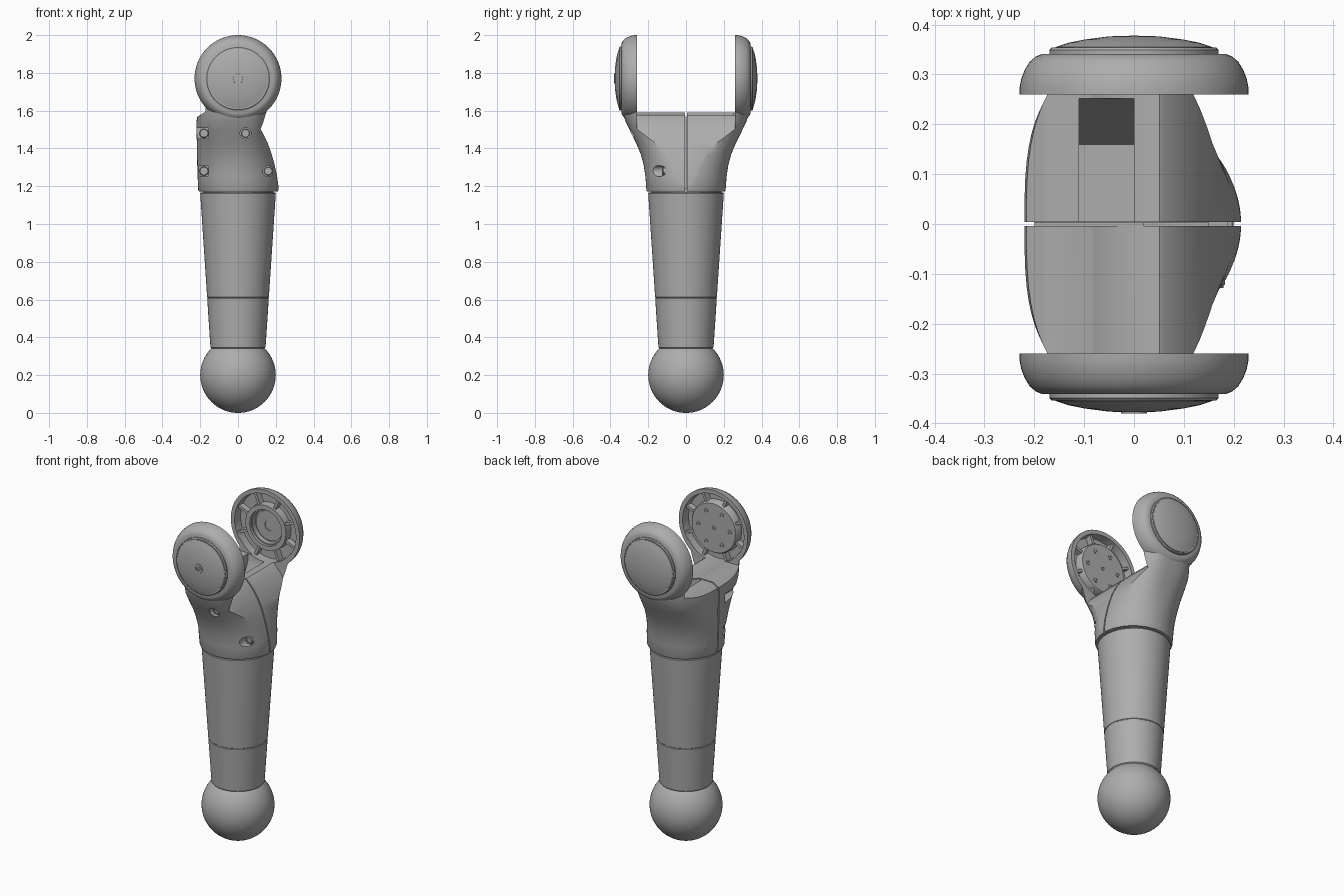
import bpy, bmesh, math
from mathutils import Vector

if "Cube" in bpy.data.objects:
    bpy.data.objects.remove(bpy.data.objects["Cube"], do_unlink=True)

grey = bpy.data.materials.new("satin_grey")
grey.use_nodes = True
grey.diffuse_color = (0.42, 0.42, 0.42, 1)
grey.node_tree.nodes["Principled BSDF"].inputs["Base Color"].default_value = (0.42, 0.42, 0.42, 1)

HEAD_Z = 1.77
SIDES = 64


def finish(name, bm):
    bmesh.ops.remove_doubles(bm, verts=bm.verts, dist=1e-5)
    bmesh.ops.recalc_face_normals(bm, faces=bm.faces)
    mesh = bpy.data.meshes.new(name)
    bm.to_mesh(mesh)
    bm.free()
    mesh.materials.append(grey)
    obj = bpy.data.objects.new(name, mesh)
    bpy.context.collection.objects.link(obj)
    return obj


def smooth(obj, angle=35):
    bpy.ops.object.select_all(action='DESELECT')
    obj.select_set(True)
    bpy.context.view_layer.objects.active = obj
    bpy.ops.object.shade_smooth_by_angle(angle=math.radians(angle))
    return obj


def skin(name, rings, closed=False):
    """Bridge equal rings of points; cap the ends unless the loop closes."""
    bm = bmesh.new()
    rows = [[bm.verts.new(p) for p in ring] for ring in rings]
    pairs = list(zip(rows, rows[1:]))
    if closed:
        pairs.append((rows[-1], rows[0]))
    for a, b in pairs:
        for i in range(len(a)):
            j = (i + 1) % len(a)
            bm.faces.new((a[i], a[j], b[j], b[i]))
    if not closed:
        bm.faces.new(rows[0])
        bm.faces.new(rows[-1])
    return finish(name, bm)


def lathe(name, profile, center=(0, 0, 0), side=0, closed=False, sides=SIDES):
    """Turn (radius, height) points about z, or about y when side is +1 or -1."""
    rings = []
    for r, h in profile:
        r = max(r, 1e-4)
        ring = []
        for i in range(sides):
            t = math.tau * i / sides
            c, s = r * math.cos(t), r * math.sin(t)
            p = (c, side * h, s) if side else (c, s, h)
            ring.append(Vector(center) + Vector(p))
        rings.append(ring)
    return smooth(skin(name, rings, closed))


def prism(name, points, low, high, axis="y"):
    """Extrude a 2D outline along y (x,z points) or x (y,z points)."""
    if axis == "y":
        return skin(name, [[(a, d, b) for a, b in points] for d in (low, high)])
    return skin(name, [[(d, a, b) for a, b in points] for d in (low, high)])


def box(name, x0, x1, y0, y1, z0, z1):
    return prism(name, [(x0, z0), (x1, z0), (x1, z1), (x0, z1)], y0, y1)


def cut(obj, cutter):
    mod = obj.modifiers.new("cut", 'BOOLEAN')
    mod.operation = 'DIFFERENCE'
    mod.solver = 'EXACT'
    mod.object = cutter
    bpy.context.view_layer.update()
    graph = bpy.context.evaluated_depsgraph_get()
    obj.data = bpy.data.meshes.new_from_object(obj.evaluated_get(graph))
    obj.modifiers.clear()
    bpy.data.objects.remove(cutter, do_unlink=True)


def screw(name, x, y, z, r, side):
    """Round screw head with a hexagonal socket."""
    lathe(name, [(0, -0.02), (r, -0.02), (r, 0.01), (r * 0.85, 0.014), (r * 0.5, 0.014)],
          (x, y, z), side, sides=24)
    lathe(name + "_socket", [(r * 0.85, 0.01), (r * 0.85, 0.018), (r * 0.45, 0.018),
                             (r * 0.45, 0.01)], (x, y, z), side, True, 6)


# Ball foot and tapered shaft
arc = [math.pi * i / 32 - math.pi / 2 for i in range(33)]
lathe("ball_foot", [(0.2 * math.cos(a), 0.2 + 0.2 * math.sin(a)) for a in arc])
lathe("tapered_shaft", [(0.13, 0.33), (0.142, 0.343), (0.146, 0.347), (0.163, 0.606),
                        (0.161, 0.608), (0.161, 0.612), (0.1635, 0.614), (0.2, 1.162), (0.197, 1.166)])
lathe("collar_gap", [(0.188, 1.15), (0.188, 1.19)])

# Fork neck: z, width to -x, width to +x, half depth, squareness
levels = [(1.173, .207, .212, .207, 2), (1.18, .211, .215, .21, 2), (1.25, .214, .213, .215, 2.05),
          (1.31, .216, .204, .224, 2.1), (1.37, .217, .193, .24, 2.3), (1.43, .218, .181, .265, 2.5),
          (1.49, .22, .174, .295, 2.8), (1.54, .22, .174, .319, 3), (1.59, .213, .183, .337, 3),
          (1.63, .208, .197, .344, 3), (1.67, .209, .207, .345, 3)]


def section(z, left, right, depth, power):
    ring = []
    for i in range(SIDES):
        t = math.tau * (i + 0.5) / SIDES
        c, s = math.cos(t), math.sin(t)
        x = math.copysign(abs(c) ** (2 / power), c) * (right if c > 0 else left)
        y = math.copysign(abs(s) ** (2 / power), s) * depth
        ring.append((x, y, z))
    return ring


neck = skin("fork_neck", [section(*lv) for lv in levels])

# Slot between the cheeks, with the floor rolling down the open side
cut(neck, prism("slot_cutter", [(-.3, 1.55), (-.22, 1.565), (-.18, 1.59), (.03, 1.59), (.06, 1.572),
                                (.1, 1.53), (.13, 1.485), (.155, 1.435), (.175, 1.38), (.192, 1.32),
                                (.206, 1.26), (.214, 1.2), (.3, 1.15), (.3, 2.1), (-.3, 2.1)], -.26, .26))
# Round hollows in the cheeks
cut(neck, lathe("hollow_cutter", [(.2, -.31), (.2, .31)], (0, 0, HEAD_Z), 1))
# Access pocket in the rear half of the floor
cut(neck, prism("pocket_cutter", [(.005, 1.65), (.255, 1.65), (.25, 1.54), (.2, 1.44),
                                  (.16, 1.3), (.005, 1.3)], -.11, 0, "x"))
# Parting line between front and rear halves
cut(neck, box("seam_cutter", -.4, .4, -.004, .004, 1.1, 1.8))
box("seam_core_upper", -.2, .02, -.01, .003, 1.18, 1.57)
box("seam_core_lower", .02, .15, -.01, .003, 1.18, 1.4)

# Clamp screws: open notches on the closed side, round bores at the front
for i, z in enumerate((1.48, 1.28)):
    cut(neck, box("notch_cutter", -.3, -.155, -.4, -.06, z - .027, z + .027))
    screw(f"notch_screw_{i}", -.18, -.068, z, .024, -1)
for i, (x, y, z) in enumerate(((.04, -.25, 1.48), (.16, -.11, 1.28))):
    cut(neck, lathe("bore_cutter", [(.029, .4), (.029, -y)], (x, 0, z), -1, sides=32))
    screw(f"bore_screw_{i}", x, y, z, .023, -1)
smooth(neck, 30)

# Cheek heads with hollow inside, rounded rim and domed cap
for side, label in ((-1, "front"), (1, "rear")):
    hub = (0, 0, HEAD_Z)
    lathe(label + "_cheek", [(0, .31), (.2, .31), (.205, .26), (.23, .26), (.2295, .275), (.226, .292),
                             (.219, .31), (.209, .326), (.197, .336), (.185, .341), (0, .342)], hub, side)
    lathe(label + "_cap", [(0, .335), (.17, .335), (.17, .349), (.165, .354), (.161, .354),
                           (.161, .352), (.158, .352), (.158, .355), (.13, .364), (.1, .37),
                           (.05, .3765), (0, .378)], hub, side)
    # Stiffening ribs around the hub
    inner = .13 if side > 0 else .145
    for i in range(8):
        t = math.tau * (i + 0.5) / 8
        u, v = Vector((math.cos(t), math.sin(t))), Vector((-math.sin(t), math.cos(t))) * .008
        outline = [u * inner - v, u * .205 - v, u * .205 + v, u * inner + v]
        prism(f"{label}_rib_{i}", [(p.x, p.y + HEAD_Z) for p in outline], side * .274, side * .312)

# Rear bearing ring and front drive plate inside the cheeks
hub = (0, 0, HEAD_Z)
lathe("bearing_ring", [(.1, .312), (.1, .28), (.107, .28), (.107, .264), (.135, .264), (.138, .312)], hub, 1, True)
lathe("bearing_floor", [(0, .312), (.09, .312), (.09, .3), (.03, .3), (.03, .304), (0, .304)], hub, 1)
lathe("drive_plate", [(0, .312), (.155, .312), (.152, .272), (.146, .264), (0, .264)], hub, -1)
for i in range(6):
    t = math.tau * i / 6
    lathe(f"plate_bolt_{i}", [(.007, .262), (.007, .26), (.014, .26), (.014, .266), (.007, .266)],
          (.105 * math.cos(t), 0, HEAD_Z + .105 * math.sin(t)), -1, True, 20)
lathe("plate_pin", [(.006, .266), (.006, .26), (.012, .26), (.012, .266)], hub, -1, True, 20)

# Centre screw on the front cap
lathe("cap_screw_rim", [(.018, .37), (.018, .38), (.026, .38), (.028, .37)], hub, -1, True, 32)
lathe("cap_screw_socket", [(.008, .37), (.008, .38), (.013, .38), (.013, .37)], hub, -1, True, 6)
